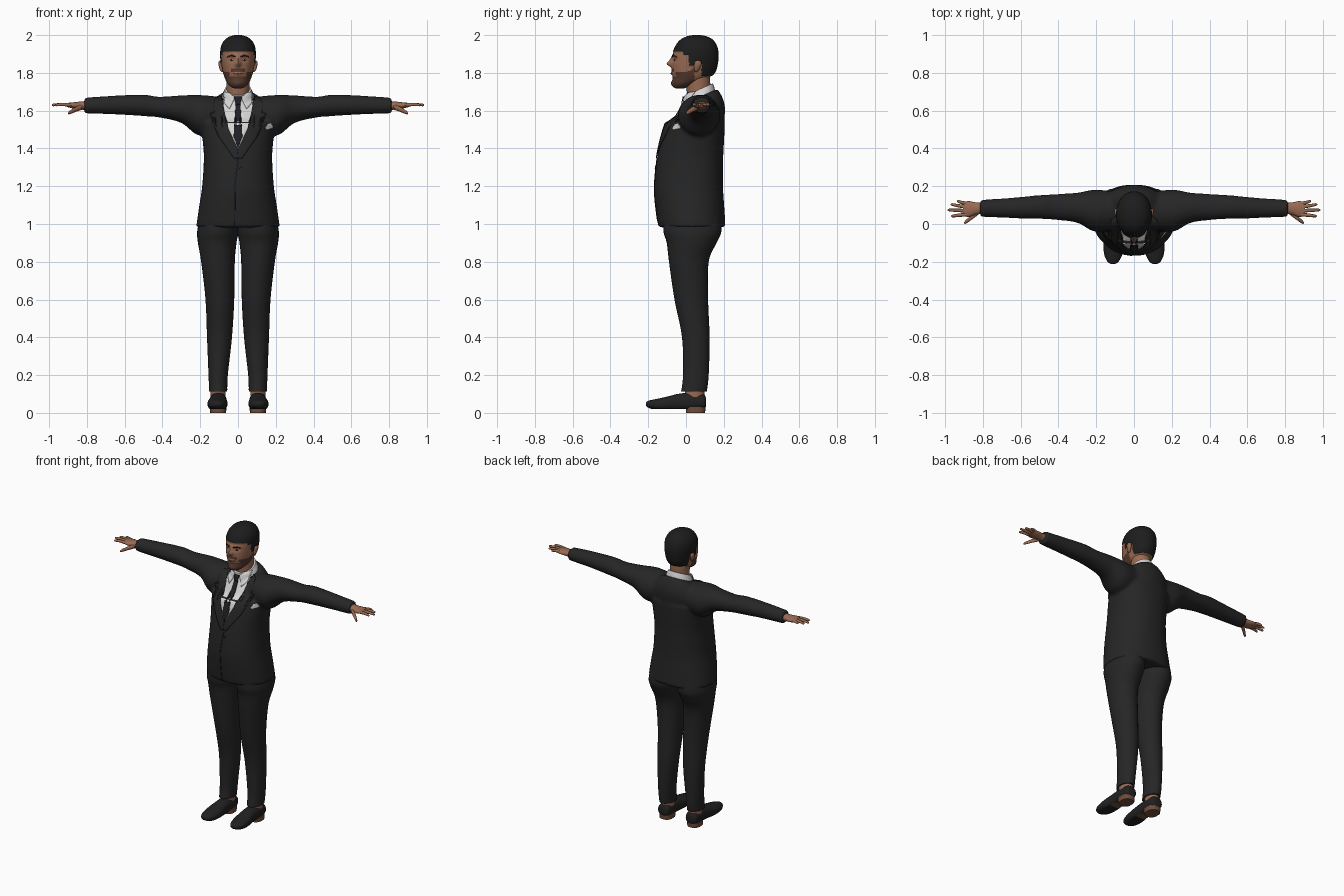
import bpy, bmesh, math
from mathutils import Vector
from mathutils.bvhtree import BVHTree

if "Cube" in bpy.data.objects:
    bpy.data.objects.remove(bpy.data.objects["Cube"], do_unlink=True)


def material(name, r, g, b):
    m = bpy.data.materials.new(name)
    m.use_nodes = True
    m.diffuse_color = (r, g, b, 1)
    bsdf = next(n for n in m.node_tree.nodes if n.type == 'BSDF_PRINCIPLED')
    bsdf.inputs["Base Color"].default_value = (r, g, b, 1)
    bsdf.inputs["Roughness"].default_value = 0.8
    return m


SUIT = material("suit_charcoal", .019, .019, .019)
HAIR = material("hair_black", .012, .012, .012)
SKIN = material("skin_brown", .32, .145, .085)
BEARD = material("beard_brown", .09, .042, .028)
WHITE = material("shirt_white", .66, .66, .66)
TIE = material("tie_black", .014, .014, .016)
SHOE = material("shoe_black", .015, .015, .015)
SOLE = material("sole_brown", .16, .075, .045)


def spline(rings, steps):
    """Catmull-Rom interpolation between cross-sections."""
    rows = [rings[0]] + list(rings) + [rings[-1]]
    out = []
    for a, b, c, d in zip(rows, rows[1:], rows[2:], rows[3:]):
        for k in range(steps):
            t = k / steps
            out.append([q + .5 * t * (r - p + t * (2*p - 5*q + 4*r - s + t * (3*(q - r) + s - p)))
                        for p, q, r, s in zip(a, b, c, d)])
    return out + [list(rings[-1])]


def loft(bm, axis, rings, segs=32, steps=5, power=2.0, tilt=0.0):
    """Rings are (position on axis, two centre coordinates, two radii)."""
    place = {'x': lambda t, u, v: (t, u, v), 'y': lambda t, u, v: (u, t, v),
             'z': lambda t, u, v: (u, v, t)}[axis]
    rows = []
    for t, cu, cv, ru, rv in spline(rings, steps):
        row = []
        for i in range(segs):
            a = 2 * math.pi * i / segs
            co, si = math.cos(a), math.sin(a)
            u = ru * math.copysign(abs(co) ** (2 / power), co)
            v = rv * math.copysign(abs(si) ** (2 / power), si)
            row.append(bm.verts.new(place(t + tilt * v, cu + u, cv + v)))
        rows.append(row)
    for lo, hi in zip(rows, rows[1:]):
        for i in range(segs):
            j = (i + 1) % segs
            bm.faces.new((lo[i], lo[j], hi[j], hi[i]))
    bm.faces.new(rows[0])
    bm.faces.new(rows[-1])


def finish(name, bm, mats, mirror=False, rule=None, recalc=True):
    if mirror:
        geom = bm.verts[:] + bm.edges[:] + bm.faces[:]
        copy = bmesh.ops.duplicate(bm, geom=geom)["geom"]
        for v in copy:
            if isinstance(v, bmesh.types.BMVert):
                v.co.x *= -1
    if recalc:
        bmesh.ops.recalc_face_normals(bm, faces=bm.faces[:])
    if rule:
        for f in bm.faces:
            f.material_index = rule(f.calc_center_median())
    mesh = bpy.data.meshes.new(name)
    bm.to_mesh(mesh)
    bm.free()
    ob = bpy.data.objects.new(name, mesh)
    bpy.context.collection.objects.link(ob)
    for m in mats:
        mesh.materials.append(m)
    smooth(ob)
    return ob


def smooth(ob):
    bpy.ops.object.select_all(action='DESELECT')
    ob.select_set(True)
    bpy.context.view_layer.objects.active = ob
    bpy.ops.object.shade_smooth_by_angle(angle=math.radians(45))


def surface(*obs):
    verts, polys = [], []
    for ob in obs:
        n = len(verts)
        verts += [v.co.copy() for v in ob.data.vertices]
        polys += [[n + i for i in p.vertices] for p in ob.data.polygons]
    return BVHTree.FromPolygons(verts, polys)


def plate(name, outline, mat, target, lift=.004, both=False, cuts=5):
    """Thin sheet drawn in x and z, laid on the front of a surface."""
    bm = bmesh.new()
    for s in ((1, -1) if both else (1,)):
        bm.faces.new([bm.verts.new((s * x, -1, z)) for x, z in outline])
    bmesh.ops.triangulate(bm, faces=bm.faces[:])
    bmesh.ops.subdivide_edges(bm, edges=bm.edges[:], cuts=cuts, use_grid_fill=True)
    for v in bm.verts:
        hit, normal, _, _ = target.ray_cast(v.co, Vector((0, 1, 0)))
        if hit is None:
            hit, normal, _, _ = target.find_nearest(Vector((v.co.x, .03, v.co.z)))
        v.co = hit + normal * lift
    bm.normal_update()
    for f in bm.faces:
        if f.normal.y > 0:
            f.normal_flip()
    ob = finish(name, bm, [mat], recalc=False)
    mod = ob.modifiers.new("thickness", 'SOLIDIFY')
    mod.thickness, mod.offset = .004, -1
    return ob


def sym(half):
    return half + [(-x, z) for x, z in reversed(half) if x]


# Jacket: torso and sleeves fused into one cloth surface
bm = bmesh.new()
loft(bm, 'x', [(.06, .075, 1.59, .09, .08), (.2, .07, 1.575, .112, .108), (.3, .086, 1.608, .08, .073),
               (.42, .09, 1.619, .068, .055), (.5, .09, 1.628, .063, .057),
               (.65, .085, 1.63, .054, .05), (.815, .083, 1.627, .045, .042)])
bmesh.ops.mirror(bm, geom=bm.verts[:] + bm.edges[:] + bm.faces[:], axis='X', merge_dist=0)
loft(bm, 'z', [(.982, 0, .032, .222, .178), (1.1, 0, .02, .205, .182), (1.2, 0, .014, .19, .182),
               (1.35, 0, .022, .181, .175), (1.45, 0, .035, .188, .167), (1.54, 0, .05, .196, .156)],
     segs=48, power=2.2)
loft(bm, 'z', [(1.45, 0, .035, .188, .165), (1.54, 0, .052, .192, .155), (1.6, 0, .064, .17, .133),
               (1.65, 0, .074, .13, .105), (1.675, 0, .075, .095, .09)], segs=48, tilt=.45)
jacket = finish("jacket", bm, [SUIT])
mod = jacket.modifiers.new("fuse", 'REMESH')
mod.mode, mod.voxel_size = 'VOXEL', .01
relax = jacket.modifiers.new("relax", 'SMOOTH')
relax.factor, relax.iterations = .5, 8
for m in ("fuse", "relax"):
    bpy.ops.object.modifier_apply(modifier=m)
jacket.data.materials.clear()
jacket.data.materials.append(SUIT)
smooth(jacket)

# Shirt collar and neck
bm = bmesh.new()
loft(bm, 'z', [(1.64, 0, .07, .094, .088), (1.68, 0, .07, .084, .082), (1.712, 0, .069, .07, .073)], tilt=.45)
collar = finish("shirt_collar", bm, [WHITE])
bm = bmesh.new()
loft(bm, 'z', [(1.64, 0, .07, .058, .06), (1.72, 0, .066, .06, .063), (1.8, 0, .065, .062, .062)])
finish("neck", bm, [SKIN])

# Shirt front, tie, lapels and jacket details
chest = surface(jacket, collar)
plate("shirt_front", sym([(0, 1.39), (.05, 1.5), (.076, 1.58), (.088, 1.655)]), WHITE, chest, .003, cuts=9)
plate("shirt_collar_wing", [(.012, 1.672), (.045, 1.605), (.075, 1.64), (.07, 1.7)], WHITE, chest, .008, True)
plate("tie_blade", sym([(0, 1.4), (.023, 1.46), (.012, 1.635)]), TIE, chest, .007, cuts=7)
plate("tie_knot", sym([(.011, 1.632), (.019, 1.672)]), TIE, chest, .012)
plate("lapel", [(.086, 1.67), (.12, 1.665), (.135, 1.605), (.125, 1.592), (.15, 1.58), (.1, 1.46), (.02, 1.345),
                (-.004, 1.35), (.0, 1.395), (.05, 1.5), (.076, 1.58)], SUIT, chest, .007, True)
plate("front_edge", [(-.022, .99), (-.015, .99), (-.014, 1.2), (.004, 1.345), (-.003, 1.345), (-.021, 1.2)],
      HAIR, chest, .003)
plate("pocket_square", [(.142, 1.508), (.15, 1.498), (.178, 1.506), (.184, 1.518), (.17, 1.534), (.155, 1.528)],
      WHITE, chest, .005)
plate("button", [(.012 + .008 * math.cos(a), 1.3 + .008 * math.sin(a)) for a in range(6)], TIE, chest, .006)

# Trousers
bm = bmesh.new()
loft(bm, 'z', [(.112, .105, .042, .048, .068), (.2, .105, .052, .051, .068), (.4, .098, .052, .066, .073),
               (.6, .096, .028, .076, .089), (.8, .106, .015, .089, .105), (.9, .11, .03, .102, .132),
               (.96, .107, .034, .109, .153), (1.05, .1, .03, .1, .15)])
finish("trousers", bm, [SUIT], mirror=True)

# Ankles, shoes and heels
bm = bmesh.new()
loft(bm, 'z', [(.07, .105, .046, .04, .05), (.14, .105, .046, .04, .052)])
finish("ankles", bm, [SKIN], mirror=True)
bm = bmesh.new()
loft(bm, 'y', [(.106, .105, .055, .025, .022), (.092, .105, .06, .041, .04), (.03, .105, .06, .045, .047),
               (-.04, .105, .055, .046, .046), (-.1, .108, .048, .053, .038), (-.16, .11, .044, .048, .029),
               (-.2, .111, .046, .029, .018), (-.212, .111, .047, .01, .007)], power=2.3)
for v in bm.verts:
    v.co.z = max(v.co.z, .02)
finish("shoes", bm, [SHOE, SOLE], mirror=True, rule=lambda c: int(c.z < .021 and c.y > -.06))
bm = bmesh.new()
loft(bm, 'z', [(0, .105, .051, .042, .05), (.032, .105, .051, .044, .053)], steps=1, power=2.6)
finish("shoe_heels", bm, [SOLE], mirror=True)

# Hands: palm, four fingers and thumb
bm = bmesh.new()
loft(bm, 'x', [(.79, .083, 1.627, .03, .025), (.835, .082, 1.627, .032, .021), (.875, .079, 1.628, .042, .016),
               (.905, .08, 1.63, .036, .011)], segs=20)
for base, tip, reach in ((.108, .12, .938), (.09, .103, .97), (.07, .074, .986), (.05, .042, .968)):
    mid = (base + tip) / 2
    loft(bm, 'x', [(.885, base, 1.63, .01, .01), (.93 if reach > .95 else .912, mid, 1.633, .009, .009),
                   (reach - .008, tip, 1.63, .007, .007), (reach, tip, 1.629, .002, .002)], segs=10, steps=3)
loft(bm, 'x', [(.825, .062, 1.62, .014, .015), (.86, .035, 1.606, .013, .013),
               (.892, .01, 1.59, .009, .009), (.9, .005, 1.586, .002, .002)], segs=12, steps=3)
finish("hands", bm, [SKIN], mirror=True)


# Head: shaped skull with hair and beard regions
def hairline(y):
    if y < -.015:
        return 1.912
    if y < .015:
        return 1.895
    if y < .046:
        return 1.838
    return 1.862 if y < .082 else 1.785


def head_colour(c):
    x = abs(c.x)
    if c.z > hairline(c.y):
        return 1
    jaw = c.z < 1.778 and c.y < .045
    cheek = x > .045 and c.z < 1.805 + .4 * max(c.y, 0) and c.y < .045
    moustache = x < .036 and 1.806 < c.z < 1.822 and c.y < 0
    return 2 if jaw or cheek or moustache else 0


bm = bmesh.new()
loft(bm, 'z', [(1.718, 0, -.03, .02, .022), (1.726, 0, -.024, .037, .04), (1.745, 0, -.006, .056, .064),
               (1.775, 0, .026, .071, .096), (1.81, 0, .039, .081, .114), (1.855, 0, .045, .087, .12),
               (1.9, 0, .05, .09, .118), (1.94, 0, .054, .085, .106), (1.97, 0, .056, .068, .085),
               (1.988, 0, .057, .042, .053), (1.996, 0, .057, .012, .016)], segs=96, steps=7, power=2.1)
# Face relief: x, z, width, height, push
relief = [(0, 1.847, .014, .014, -.024), (0, 1.868, .01, .02, -.011), (.034, 1.872, .018, .011, .008),
          (.03, 1.892, .03, .008, -.004), (0, 1.797, .024, .009, -.008), (0, 1.742, .026, .018, -.01)]
for v in bm.verts:
    if v.co.y < .01:
        x, z = abs(v.co.x), v.co.z
        v.co.y += sum(p * math.exp(-((x - cx) / w) ** 2 - ((z - cz) / h) ** 2) for cx, cz, w, h, p in relief)
    if v.co.z > hairline(v.co.y):
        v.co += (v.co - Vector((0, .055, 1.87))).normalized() * .005
head = finish("head", bm, [SKIN, HAIR, BEARD], rule=head_colour)

# Ears
bm = bmesh.new()
loft(bm, 'z', [(1.805, .083, .054, .003, .005), (1.815, .087, .056, .008, .012), (1.84, .092, .062, .011, .019),
               (1.858, .094, .064, .009, .017), (1.866, .094, .064, .003, .005)], segs=16)
finish("ears", bm, [SKIN], mirror=True)

# Eyes, brows and mouth
face = surface(head)
plate("eye_white", [(.021, 1.868), (.033, 1.863), (.047, 1.869), (.035, 1.875)], WHITE, face, .001, True, 3)
plate("iris", [(.03, 1.864), (.039, 1.864), (.039, 1.875), (.03, 1.875)], HAIR, face, .002, True, 3)
plate("eyebrow", [(.014, 1.884), (.035, 1.888), (.056, 1.882), (.052, 1.891), (.034, 1.896), (.015, 1.892)],
      HAIR, face, .002, True, 3)
plate("mouth_line", sym([(.0, 1.795), (.026, 1.798), (.0, 1.799)]), BEARD, face, .001, cuts=4)
